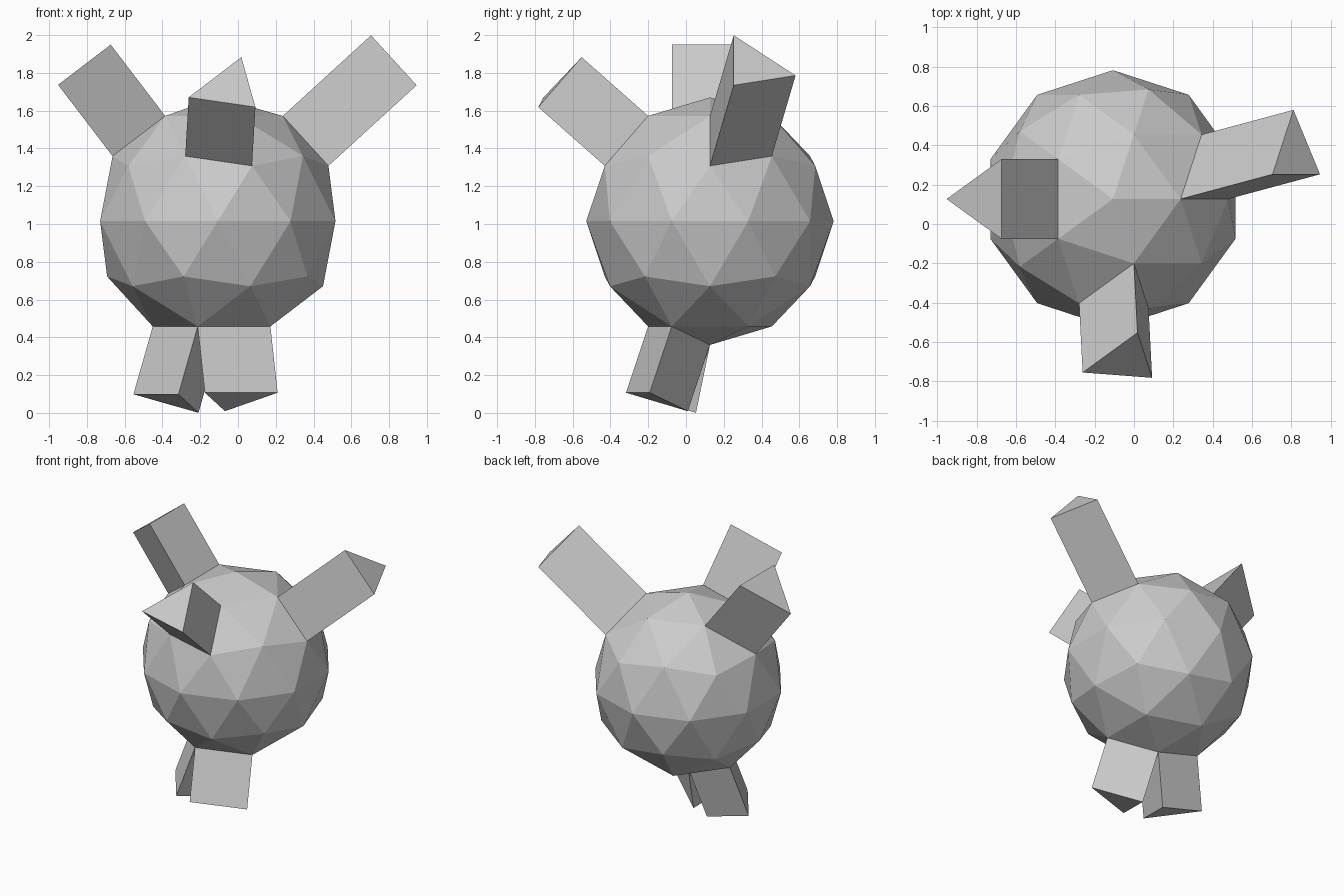
import bpy, bmesh
from mathutils import Vector

if "Cube" in bpy.data.objects:
    bpy.data.objects.remove(bpy.data.objects["Cube"])

CENTRE = Vector((-0.107, 0.127, 1.015))
RADIUS = 0.655

# Body: low-poly ball
bm = bmesh.new()
bmesh.ops.create_icosphere(bm, subdivisions=2, radius=RADIUS)
bm.normal_update()


def extrude_limb(direction, length):
    """Pull the face that looks along direction out along its own normal."""
    d = Vector(direction).normalized()
    face = max(bm.faces, key=lambda f: f.calc_center_median().normalized().dot(d))
    normal = face.normal.copy()
    new = bmesh.ops.extrude_discrete_faces(bm, faces=[face])["faces"][0]
    bmesh.ops.translate(bm, verts=list(new.verts), vec=normal * length)
    return new


# Every limb is a prism grown from one triangle of the ball
limbs = [
    ((0.460, 0.109, 0.398), 0.645),     # right arm
    ((-0.607, 0.0, 0.795), 0.475),      # left arm
    ((0.038, -0.471, 0.398), 0.470),    # snout
    ((0.102, -0.315, -0.944), 0.372),   # right leg
    ((-0.268, -0.195, -0.944), 0.381),  # left leg
]
# Choose from the untouched ball first: limbs point outward, so order is safe
for direction, length in limbs:
    extrude_limb(direction, length)

bmesh.ops.translate(bm, verts=bm.verts[:], vec=CENTRE)
bmesh.ops.recalc_face_normals(bm, faces=bm.faces[:])

mesh = bpy.data.meshes.new("ball_body_with_limbs")
bm.to_mesh(mesh)
bm.free()
body = bpy.data.objects.new("ball_body_with_limbs", mesh)
bpy.context.collection.objects.link(body)
